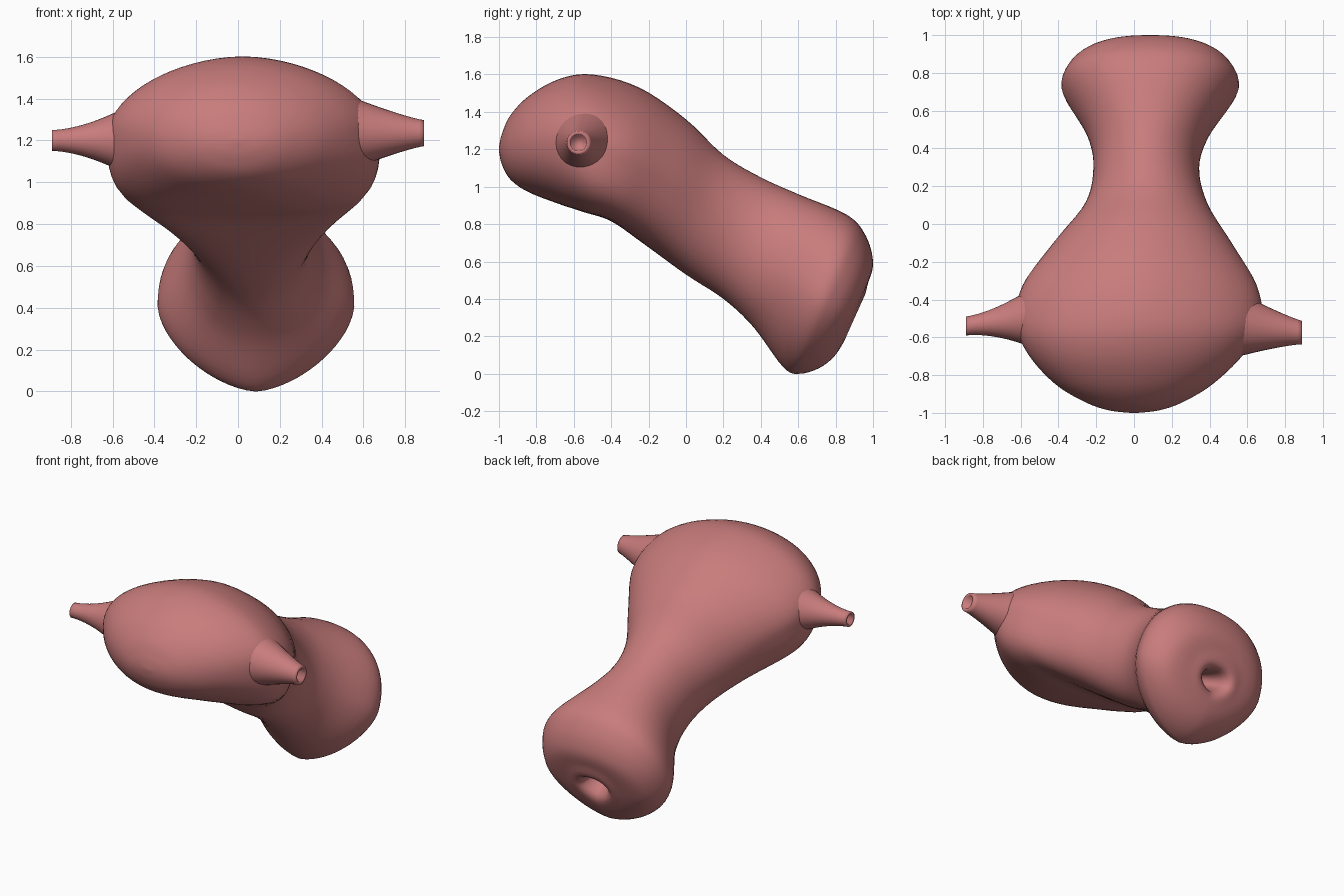
import bpy, bmesh, math

if "Cube" in bpy.data.objects:
    bpy.data.objects.remove(bpy.data.objects["Cube"])

mat = bpy.data.materials.new("pink_tissue")
mat.diffuse_color = (0.58, 0.2, 0.2, 1)
mat.use_nodes = True
mat.node_tree.nodes["Principled BSDF"].inputs["Base Color"].default_value = mat.diffuse_color


def spline(rows, steps):
    """Catmull-Rom interpolation of rows of numbers."""
    out = []
    for i in range(len(rows) - 1):
        a, b, c, d = rows[max(i - 1, 0)], rows[i], rows[i + 1], rows[min(i + 2, len(rows) - 1)]
        for s in range(steps):
            t = s / steps
            out.append([0.5 * (2 * q + (r - p) * t + (2 * p - 5 * q + 4 * r - w) * t * t
                               + (3 * q - p - 3 * r + w) * t ** 3)
                        for p, q, r, w in zip(a, b, c, d)])
    out.append(list(rows[-1]))
    return out


def loft(name, rows, ring, n):
    """Skin a closed ring of n points per row and cap both ends."""
    bm = bmesh.new()
    rings = [[bm.verts.new(ring(r, 2 * math.pi * k / n)) for k in range(n)] for r in rows]
    for a, b in zip(rings, rings[1:]):
        for k in range(n):
            bm.faces.new((a[k], a[(k + 1) % n], b[(k + 1) % n], b[k]))
    bm.faces.new(rings[0])
    bm.faces.new(rings[-1])
    bmesh.ops.recalc_face_normals(bm, faces=bm.faces[:])
    me = bpy.data.meshes.new(name)
    bm.to_mesh(me)
    bm.free()
    for p in me.polygons:
        p.use_smooth = True
    me.materials.append(mat)
    ob = bpy.data.objects.new(name, me)
    bpy.context.collection.objects.link(ob)
    return ob


def body_ring(r, a):
    """Slanted oval: flat below at the wide end, pointed below at the neck end."""
    ty, tz, by, bz, mid, half = r
    c, s = math.cos(a), math.sin(a)
    wide = math.exp(-((ty + .3) / .35) ** 2)
    neck = min(1, max(0, (by - .3) / .25))
    p = 2 - .3 * wide + .3 * neck if s > 0 else 2 + 1.6 * wide - .4 * neck
    k = (abs(c) ** p + abs(s) ** p) ** (-1 / p)
    u, v = c * k, s * k
    return (mid + u * half, (ty + by + v * (ty - by)) / 2, (tz + bz + v * (tz - bz)) / 2)


# Body sections: top y/z, bottom y/z, middle x, half width
body = [
    (-1, 1.21, -1, 1.19, 0, .02),
    (-.985, 1.28, -.985, 1.12, 0, .14),
    (-.94, 1.38, -.94, 1.04, 0, .265),
    (-.84, 1.485, -.85, .975, 0, .42),
    (-.68, 1.575, -.7, .915, .01, .57),
    (-.5, 1.6, -.55, .865, .025, .65),
    (-.25, 1.53, -.4, .815, .03, .62),
    (0, 1.36, -.22, .69, .045, .475),
    (.2, 1.17, 0, .53, .065, .325),
    (.4, 1.05, .2, .4, .065, .28),
    (.6, .96, .36, .25, .075, .325),
    (.86, .85, .52, .035, .085, .46),
    (.96, .74, .61, 0, .085, .45),
    (1, .6, .73, .04, .085, .36),
    (.975, .49, .82, .13, .085, .21),
    (.92, .39, .85, .25, .08, .1),     # rim of the opening
    (.7, .45, .66, .38, .08, .04),     # bottom of the pit
]
loft("uterus_body", spline(body, 5), body_ring, 64)


def tube(name, side, y, z, base, tip, power):
    """Stub that flares into the body and is hollow at its outer end."""
    rows = []
    for i in range(17):
        t = i / 16
        rows.append((side * (.5 + .39 * t), y - .05 * t, z,
                     tip + (base - tip) * (1 - t) ** power))
    x, y1 = rows[-1][0], rows[-1][1]
    rows += [(x, y1, z, tip * .7), (x - side * .12, y1, z, tip * .6)]
    loft(name, rows, lambda r, a: (r[0], r[1] + r[3] * math.cos(a), r[2] + r[3] * math.sin(a)), 32)


tube("left_tube", -1, -.49, 1.2, .18, .05, 1.7)
tube("right_tube", 1, -.525, 1.235, .19, .062, 1.2)
